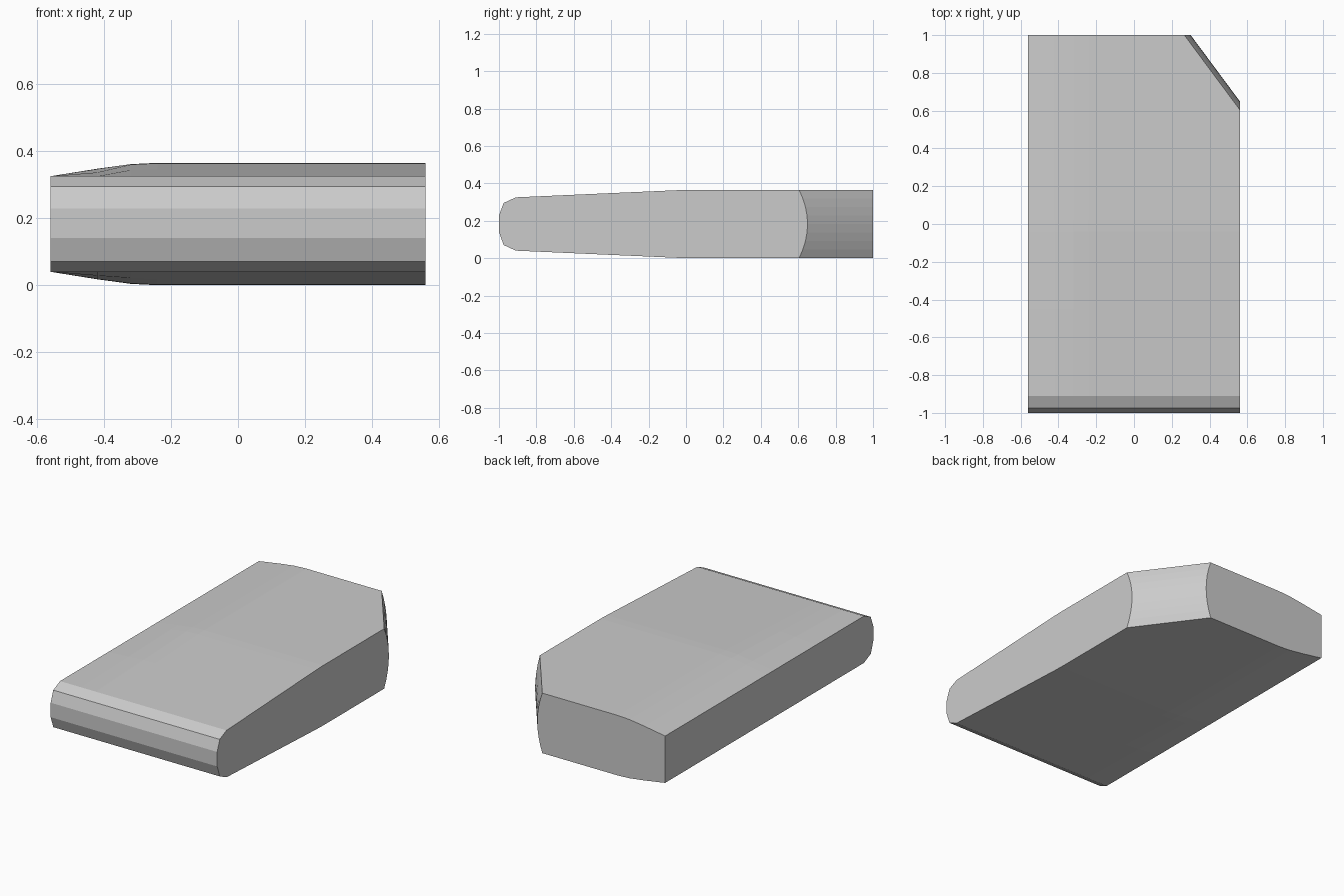
import bpy, bmesh
from mathutils import Vector

if "Cube" in bpy.data.objects:
    bpy.data.objects.remove(bpy.data.objects["Cube"])

H = 0.365                       # full thickness
EDGE = 0.04                     # thinning at the left side and nose

# Thickness growth: across the width (x, factor) and along the length (y, factor)
across = [(-0.56, 0.0), (-0.42, 0.56), (-0.32, 0.9), (-0.24, 1.0), (0.0, 1.0), (0.56, 1.0)]
along = [(-0.91, 0.0), (-0.45, 0.51), (-0.04, 0.96), (0.02, 1.0), (1.0, 1.0)]
# Faceted nose, bottom to top
nose = [(-0.975, 0.07), (-1.0, 0.14), (-1.0, 0.228), (-0.975, 0.295)]

bm = bmesh.new()

# One closed side-profile ring per station across the width
rings = []
for x, f in across:
    top = [(y, H - EDGE + EDGE * f * g) for y, g in along]
    bottom = [(y, H - z) for y, z in reversed(top)]
    rings.append([bm.verts.new((x, y, z)) for y, z in nose + top + bottom])

n = len(rings[0])
for a, b in zip(rings, rings[1:]):
    for i in range(n):
        j = (i + 1) % n
        bm.faces.new((a[i], b[i], b[j], a[j]))
bm.faces.new(rings[0])
bm.faces.new(list(reversed(rings[-1])))
bmesh.ops.recalc_face_normals(bm, faces=bm.faces[:])

# Bulging chamfer on the back right corner, cut facet by facet
out = Vector((0.803, 0.596, 0)).normalized()
STEPS = 8
arc = []
for i in range(STEPS + 1):
    t = 2 * i / STEPS - 1
    arc.append((0.81 + 0.027 * (1 - t * t), H / 2 * (1 + t)))
for (d0, z0), (d1, z1) in zip(arc, arc[1:]):
    normal = out * (z1 - z0) + Vector((0, 0, d0 - d1))
    cut = bmesh.ops.bisect_plane(
        bm, geom=bm.verts[:] + bm.edges[:] + bm.faces[:], dist=1e-5,
        plane_co=out * d0 + Vector((0, 0, z0)), plane_no=normal, clear_outer=True)
    bmesh.ops.holes_fill(bm, edges=[e for e in bm.edges if e.is_boundary], sides=0)

bmesh.ops.recalc_face_normals(bm, faces=bm.faces[:])
mesh = bpy.data.meshes.new("tapered_slab")
bm.to_mesh(mesh)
bm.free()
slab = bpy.data.objects.new("tapered_slab", mesh)
bpy.context.collection.objects.link(slab)
